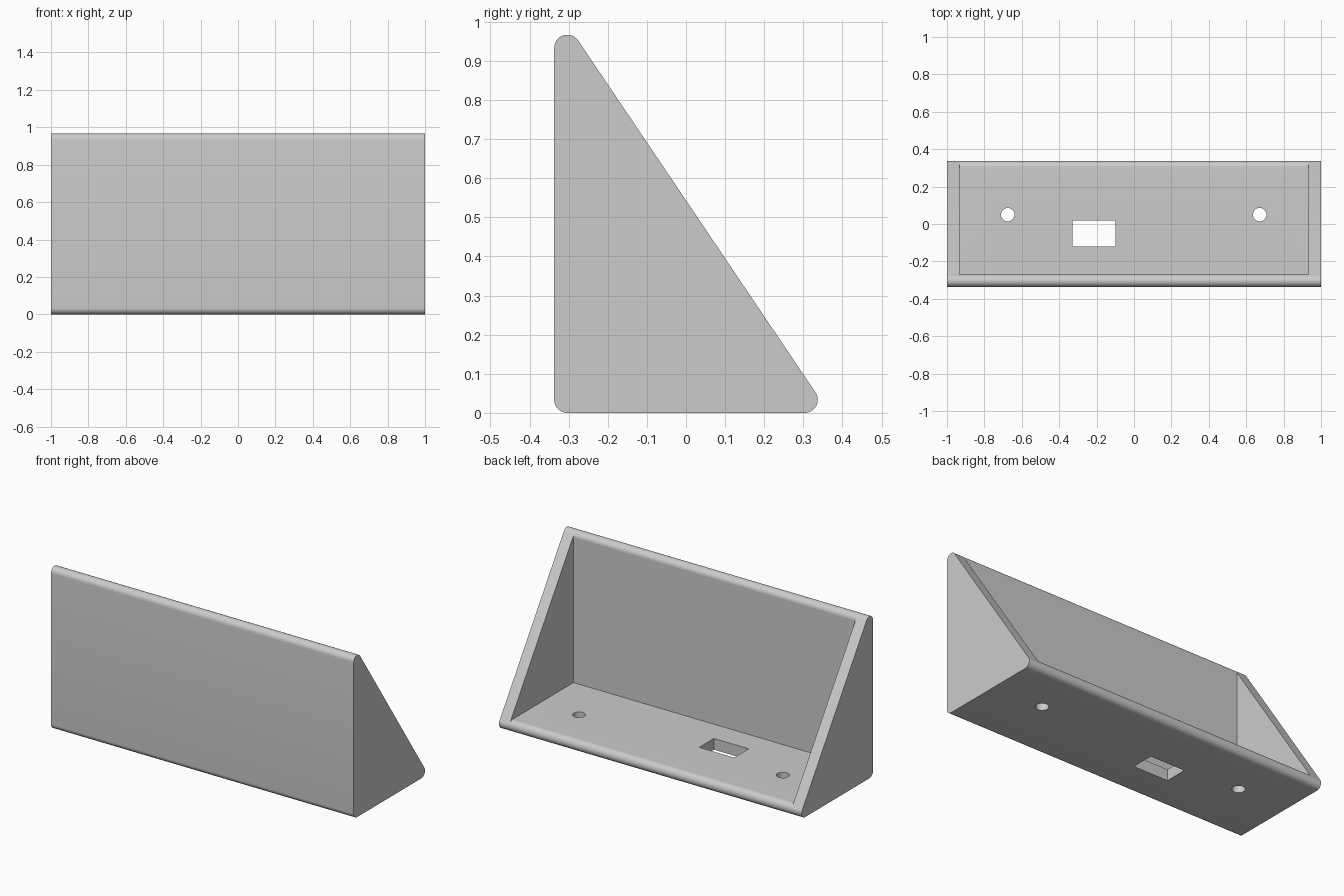
import bpy
import bmesh
from math import atan2, cos, sin, pi, radians
from mathutils import Vector

cube = bpy.data.objects.get("Cube")
if cube:
    bpy.data.objects.remove(cube, do_unlink=True)

# Main dimensions
R = 0.0335                      # rounding radius, half the wall thickness
WALL = 2 * R
DEPTH, HEIGHT = 0.337, 0.967    # half depth, full height
FRONT = -DEPTH + R              # y of the front rounding centres
BACK = DEPTH - R
TOP = HEIGHT - R
SLOPE = atan2(BACK - FRONT, TOP - R)   # angle of the sloping face's normal

grey = bpy.data.materials.new("plain grey")
grey.use_nodes = True
grey.diffuse_color = (0.6, 0.6, 0.6, 1)
grey.node_tree.nodes["Principled BSDF"].inputs["Base Color"].default_value = (0.6, 0.6, 0.6, 1)


def arc(cy, cz, start, end, steps=12):
    return [(cy + R * cos(start + (end - start) * i / steps),
             cz + R * sin(start + (end - start) * i / steps)) for i in range(steps + 1)]


def prism(name, points, direction):
    """Extrude a closed 3D outline along a direction."""
    bm = bmesh.new()
    face = bm.faces.new([bm.verts.new(p) for p in points])
    moved = bmesh.ops.extrude_face_region(bm, geom=[face])["geom"]
    verts = [v for v in moved if isinstance(v, bmesh.types.BMVert)]
    bmesh.ops.translate(bm, verts=verts, vec=Vector(direction))
    bmesh.ops.recalc_face_normals(bm, faces=bm.faces)
    mesh = bpy.data.meshes.new(name)
    bm.to_mesh(mesh)
    bm.free()
    mesh.materials.append(grey)
    obj = bpy.data.objects.new(name, mesh)
    bpy.context.collection.objects.link(obj)
    return obj


def across(name, profile, half):
    return prism(name, [(-half, y, z) for y, z in profile], (2 * half, 0, 0))


# Rounded triangular body
normal = pi / 2 - SLOPE
normal = atan2(BACK - FRONT, TOP - R)
outline = (arc(FRONT, R, pi, 1.5 * pi)
           + arc(BACK, R, -pi / 2, normal)
           + arc(FRONT, TOP, normal, pi))
body = across("wedge_housing", outline, 1.0)

# Open cavity that leaves rounded lips on the floor and front wall
lip = arc(BACK, R, pi / 2, normal)
rim = arc(FRONT, TOP, normal, 0)
out_y, out_z = 0.2 * cos(normal), 0.2 * sin(normal)
cavity = ([(FRONT + R, WALL)] + lip
          + [(lip[-1][0] + out_y, lip[-1][1] + out_z),
             (rim[0][0] + out_y, rim[0][1] + out_z)] + rim)
cutters = [across("cavity_cutter", cavity, 1.0 - WALL)]

# Two screw holes and a rectangular slot through the floor
for side, x in (("right", -0.675), ("left", 0.672)):
    ring = [(x + 0.036 * cos(2 * pi * i / 32), 0.05 + 0.036 * sin(2 * pi * i / 32), -0.1)
            for i in range(32)]
    cutters.append(prism(side + "_hole_cutter", ring, (0, 0, 0.25)))
slot = [(-0.33, -0.12, -0.1), (-0.1, -0.12, -0.1), (-0.1, 0.018, -0.1), (-0.33, 0.018, -0.1)]
cutters.append(prism("slot_cutter", slot, (0, 0, 0.25)))

bpy.context.view_layer.objects.active = body
for cutter in cutters:
    mod = body.modifiers.new(cutter.name, "BOOLEAN")
    mod.operation = "DIFFERENCE"
    mod.solver = "EXACT"
    mod.object = cutter
    bpy.ops.object.modifier_apply(modifier=mod.name)
for cutter in cutters:
    bpy.data.objects.remove(cutter, do_unlink=True)

# Smooth roundings, crisp edges
bpy.ops.object.select_all(action="DESELECT")
body.select_set(True)
bpy.ops.object.shade_smooth_by_angle(angle=radians(30))
